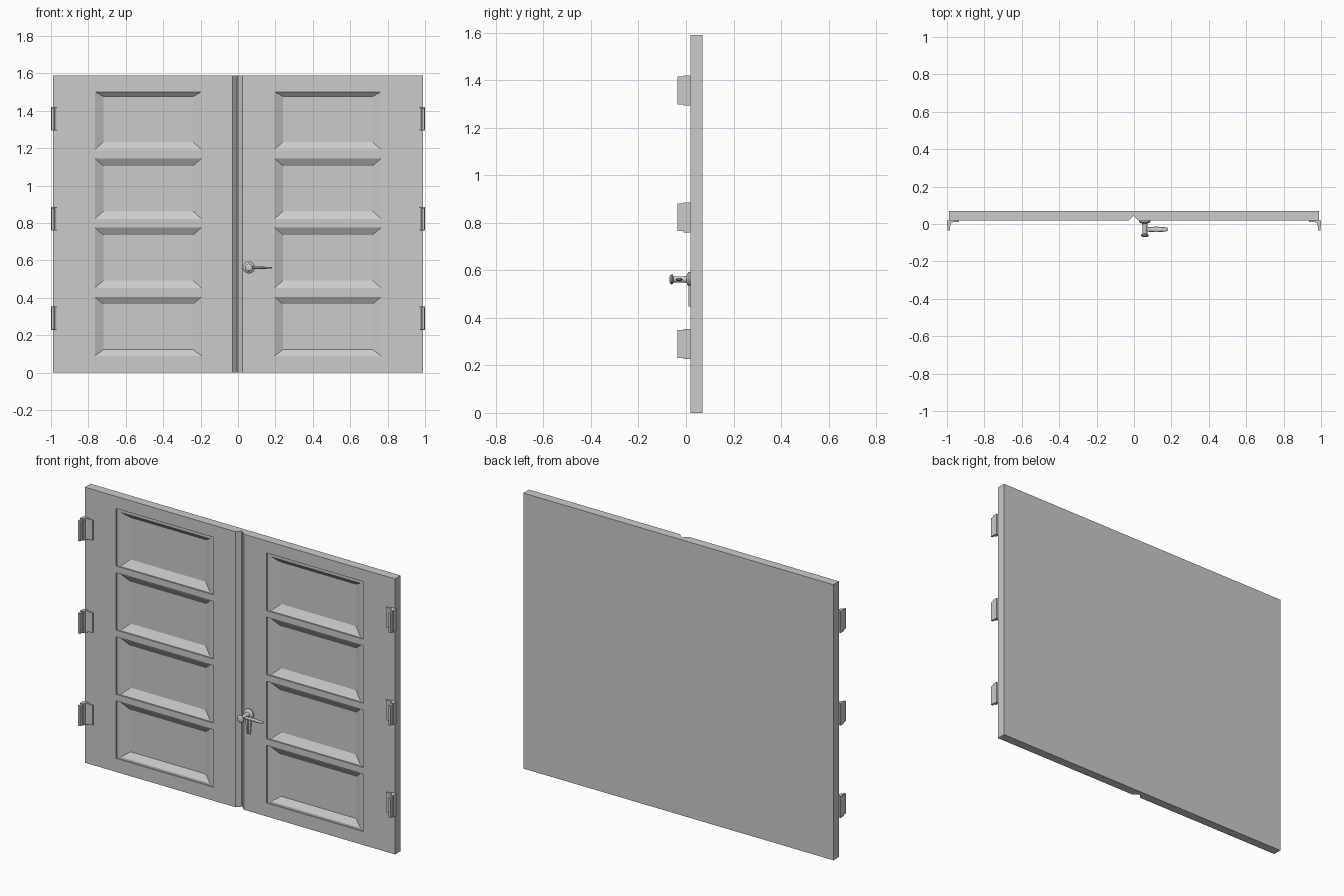
import bpy, bmesh
from math import cos, sin, pi

if "Cube" in bpy.data.objects:
    bpy.data.objects.remove(bpy.data.objects["Cube"])

FRONT, BACK, H = 0.018, 0.07, 1.59


def finish(name, bm, smooth=False):
    bmesh.ops.recalc_face_normals(bm, faces=bm.faces)
    me = bpy.data.meshes.new(name)
    bm.to_mesh(me)
    bm.free()
    ob = bpy.data.objects.new(name, me)
    bpy.context.collection.objects.link(ob)
    if smooth:
        bpy.ops.object.select_all(action='DESELECT')
        ob.select_set(True)
        bpy.context.view_layer.objects.active = ob
        bpy.ops.object.shade_smooth_by_angle()
    return ob


def loft(bm, loops):
    """Skin a closed solid through loops of equal point count."""
    rings = [[bm.verts.new(p) for p in lp] for lp in loops]
    n = len(rings[0])
    for a, b in zip(rings, rings[1:]):
        for i in range(n):
            bm.faces.new((a[i], a[(i + 1) % n], b[(i + 1) % n], b[i]))
    bm.faces.new(rings[0])
    bm.faces.new(rings[-1])


def prism_z(bm, pts, z0, z1):
    loft(bm, [[(x, y, z) for x, y in pts] for z in (z0, z1)])


def prism_y(bm, pts, y0, y1):
    loft(bm, [[(x, y, z) for x, z in pts] for y in (y0, y1)])


def rect(x0, x1, z0, z1, y):
    return [(x0, y, z0), (x1, y, z0), (x1, y, z1), (x0, y, z1)]


# Double door slab with the central V groove
bm = bmesh.new()
prism_z(bm, [(-.99, BACK), (-.99, FRONT), (-.03, FRONT), (-.006, .042), (0, .042),
             (.025, FRONT), (.99, FRONT), (.99, BACK)], 0, H)
door = finish("double_door", bm)

# Recessed panels: shallow step, then sloped sides down to a flat floor
bm = bmesh.new()
for s in (-1, 1):
    xc = s * .48
    for r in range(4):
        zc = .244 + r * .370
        lo = .012 if r == 0 else .005
        hi = .018 if r == 3 else .005
        w, h = .31, .166
        d = FRONT + .006
        loft(bm, [rect(xc - w, xc + w, zc - h, zc + h, -.05),
                  rect(xc - w, xc + w, zc - h, zc + h, d),
                  rect(xc - w + .025, xc + w - .025, zc - h + lo, zc + h - hi, d + .0002),
                  rect(xc - .239, xc + .239, zc - .12, zc + .122, .048)])
cutter = finish("panel_cutter", bm)
cutter.hide_render = True
mod = door.modifiers.new("panels", 'BOOLEAN')
mod.operation, mod.solver, mod.object = 'DIFFERENCE', 'EXACT', cutter
bpy.context.view_layer.objects.active = door
bpy.ops.object.modifier_apply(modifier=mod.name)
bpy.data.objects.remove(cutter)

# Hinges: casing, leaf on the door and leaf for the frame
for side, s in (("left", -1), ("right", 1)):
    for i, zc in enumerate((.29, .823, 1.357)):
        bm = bmesh.new()
        for pts, hh in (
                ([(1, FRONT), (1, -.011), (.981, -.011), (.978, .006), (.967, .009),
                  (.967, FRONT)], .063),
                ([(.968, FRONT), (.968, .011), (.936, .011), (.936, FRONT)], .058),
                ([(.997, -.010), (.997, -.035), (.984, -.035), (.984, -.010)], .058)):
            prism_z(bm, [(s * x, y) for x, y in pts], zc - hh, zc + hh)
        finish(f"hinge_{side}_{i + 1}", bm)

# Handle spindle: rosette, shaft and end knob turned about y
HX, HZ, N = .058, .562, 24
profile = [(.031, FRONT), (.031, .012), (.026, .007), (.015, .003), (.013, -.01),
           (.013, -.052), (.020, -.056), (.021, -.062), (.017, -.067), (.008, -.070)]
bm = bmesh.new()
loft(bm, [[(HX + r * cos(2 * pi * k / N), y, HZ + r * sin(2 * pi * k / N))
           for k in range(N)] for r, y in profile])
finish("handle_spindle", bm, True)

# Lever arm: oval sections along x, tapering to a rounded tip
bm = bmesh.new()
loft(bm, [[(x, -.029 + ry * cos(2 * pi * k / 12), HZ - .001 + rz * sin(2 * pi * k / 12))
           for k in range(12)]
          for x, ry, rz in ((.06, .010, .007), (.085, .013, .007), (.12, .015, .006),
                            (.165, .012, .005), (.178, .009, .004), (.183, .003, .002))])
finish("handle_lever", bm, True)

# Tapered tail prongs hanging below the rosette
bm = bmesh.new()
for pts in ([(.037, .55), (.054, .55), (.054, .447), (.046, .452)],
            [(.058, .55), (.077, .55), (.068, .447), (.060, .447)]):
    prism_y(bm, pts, .011, FRONT)
finish("handle_tail", bm)
